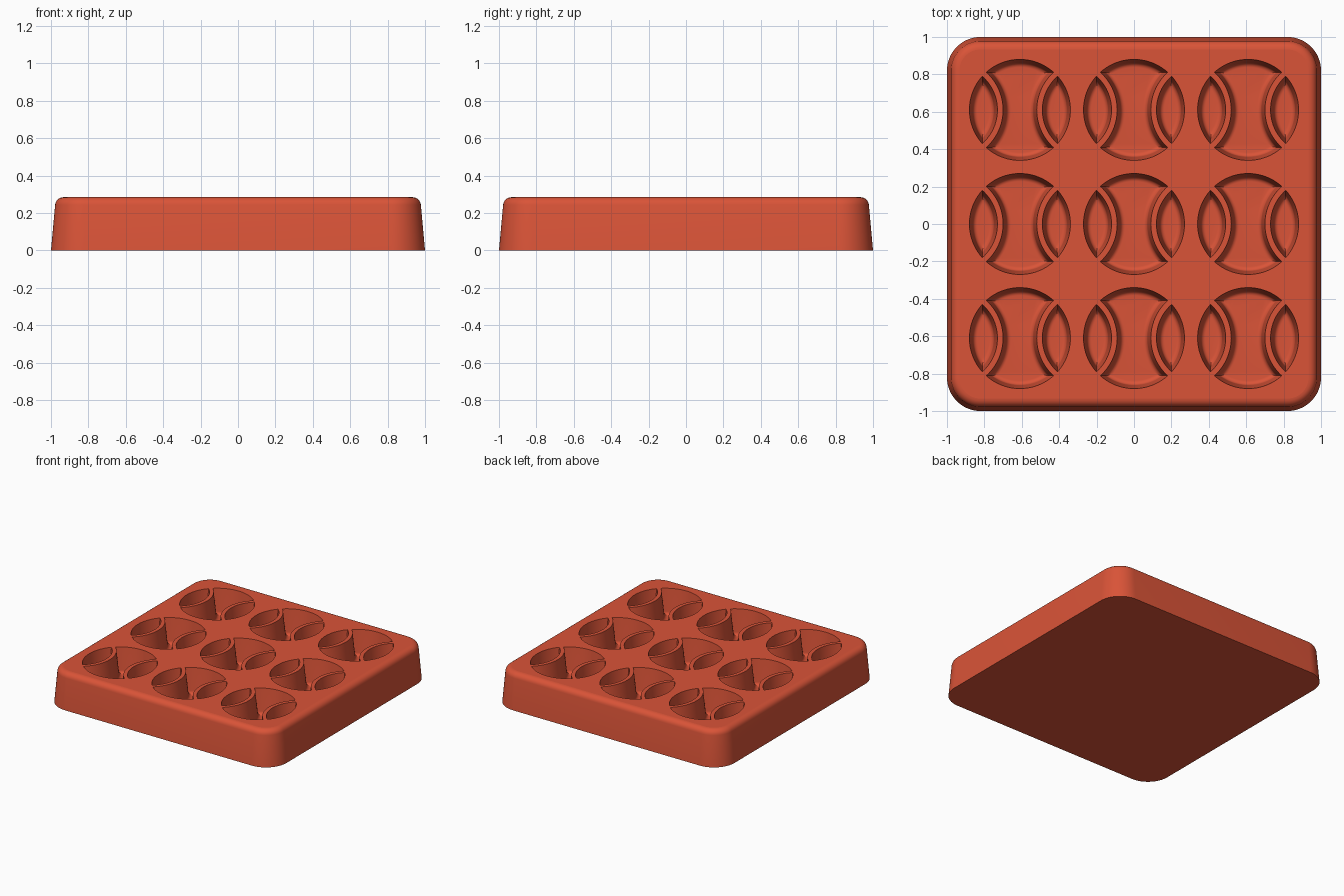
import bpy
import bmesh
from math import atan2, cos, sin, pi, sqrt, radians

if "Cube" in bpy.data.objects:
    bpy.data.objects.remove(bpy.data.objects["Cube"], do_unlink=True)

HEIGHT = 0.285      # tray height
DEPTH = 0.2         # cavity depth
PITCH = 0.61        # spacing of the cavities
RADIUS = 0.27       # round cavity outline
SEAM_X = 0.36       # centre of the seam arcs, off to each side
SEAM_IN, SEAM_OUT = 0.24, 0.27
STEPS = 6           # segments in each fillet


def arc(cx, cy, r, start, end, n):
    """Points along an arc, leaving out the last one."""
    return [(cx + r * cos(start + (end - start) * i / n),
             cy + r * sin(start + (end - start) * i / n)) for i in range(n)]


def rounded_square(half, r):
    pts = []
    for k, (sx, sy) in enumerate([(1, 1), (-1, 1), (-1, -1), (1, -1)]):
        c = half - r
        a = k * pi / 2
        pts += arc(sx * c, sy * c, r, a, a + pi / 2, 16)
        pts.append((sx * c + r * cos(a + pi / 2), sy * c + r * sin(a + pi / 2)))
    return pts


def crossing(r, seam):
    """Where the round outline meets a seam arc, as angles on each circle."""
    x = (r * r - seam * seam + SEAM_X ** 2) / (2 * SEAM_X)
    y = sqrt(r * r - x * x)
    return atan2(y, x), atan2(y, SEAM_X - x)


def middle_outline(inset):
    r, seam = RADIUS - inset, SEAM_OUT + inset
    a, b = crossing(r, seam)
    return (arc(0, 0, r, a, pi - a, 24) + arc(-SEAM_X, 0, seam, b, -b, 24)
            + arc(0, 0, r, pi + a, 2 * pi - a, 24)
            + arc(SEAM_X, 0, seam, pi + b, pi - b, 24))


def side_outline(inset, side):
    r, seam = RADIUS - inset, SEAM_IN - inset
    a, b = crossing(r, seam)
    pts = arc(0, 0, r, -a, a, 24) + arc(SEAM_X, 0, seam, pi - b, pi + b, 24)
    return [(side * x, y) for x, y in pts]


def loft(bm, rings):
    """Skin matching rings of vertices; returns them."""
    loops = [[bm.verts.new(p) for p in ring] for ring in rings]
    for low, high in zip(loops, loops[1:]):
        for i in range(len(low)):
            j = (i + 1) % len(low)
            bm.faces.new((low[i], low[j], high[j], high[i]))
    return loops


def loop_edges(bm, loop):
    return [bm.edges.get((v, loop[i - 1])) for i, v in enumerate(loop)]


bm = bmesh.new()

# Tray: drafted walls with a rounded top edge
F = 0.045
levels = [(0, 0)]
for i in range(STEPS + 1):
    t = radians(5) + (pi / 2 - radians(5)) * i / STEPS
    levels.append((0.022 + F * (1 - cos(t)), HEIGHT - F + F * sin(t)))
tray = loft(bm, [[(x, y, z) for x, y in rounded_square(1 - d, 0.18 - d)]
                 for d, z in levels])
bm.faces.new(tray[0][::-1])
top_edges = loop_edges(bm, tray[-1])

# Cavity wall profile: slight draft, then a fillet into the floor
F = 0.025
wall = [(0, HEIGHT)]
for i in range(STEPS + 1):
    t = pi / 2 * i / STEPS
    wall.append((0.018 + F * (1 - cos(t)), HEIGHT - DEPTH + F * (1 - sin(t))))

# Three by three cavities, each a middle and two side pockets
outlines = [middle_outline, lambda d: side_outline(d, 1), lambda d: side_outline(d, -1)]
for col in (-1, 0, 1):
    for row in (-1, 0, 1):
        for outline in outlines:
            rings = [[(x + col * PITCH, y + row * PITCH, z) for x, y in outline(d)]
                     for d, z in wall]
            loops = loft(bm, rings)
            bm.faces.new(loops[-1])
            top_edges += loop_edges(bm, loops[0])

# Flat top around the pockets
bmesh.ops.triangle_fill(bm, edges=top_edges, use_beauty=True, normal=(0, 0, 1))
bmesh.ops.recalc_face_normals(bm, faces=bm.faces)

# Smooth shading with crisp rims and corners
bm.normal_update()
rims = set(top_edges)
for face in bm.faces:
    face.smooth = True
for edge in bm.edges:
    edge.smooth = edge not in rims and edge.calc_face_angle(0) < radians(32)

mesh = bpy.data.meshes.new("mold_tray")
bm.to_mesh(mesh)
bm.free()
mold_tray = bpy.data.objects.new("mold_tray", mesh)
bpy.context.collection.objects.link(mold_tray)

# Colour
red = bpy.data.materials.new("brick_red")
red.use_nodes = True
color = (0.7, 0.088, 0.039, 1)
red.diffuse_color = color
red.node_tree.nodes["Principled BSDF"].inputs["Base Color"].default_value = color
mesh.materials.append(red)
